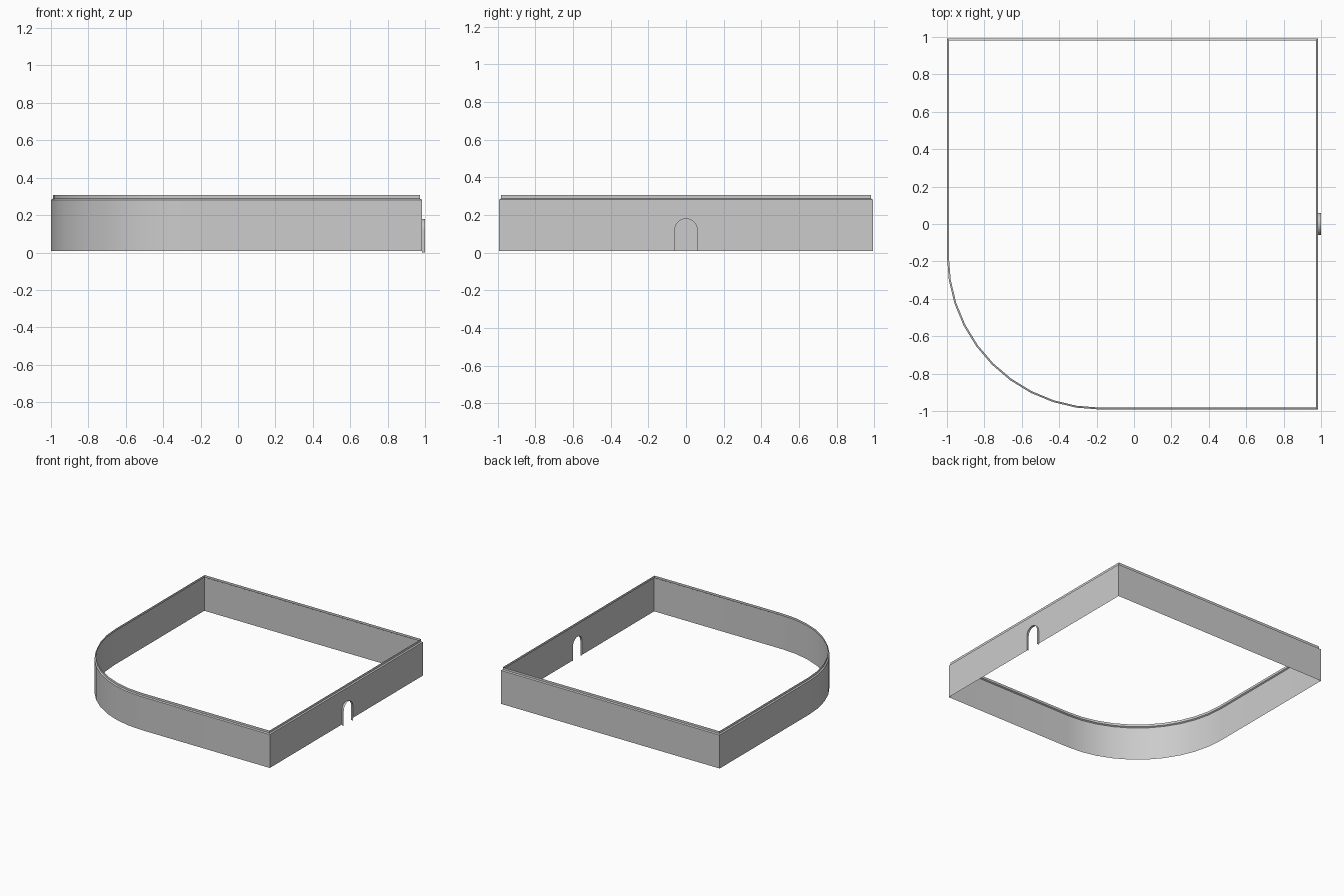
import bpy, bmesh, math

if "Cube" in bpy.data.objects:
    bpy.data.objects.remove(bpy.data.objects["Cube"])

X0, X1, Y = -1.0, 0.983, 0.992      # wall extents
R, SEG = 0.82, 10                   # rounded front-left corner
BASE, STEP, TOP = 0.008, 0.288, 0.307
DW, DH, DSEG = 0.059, 0.121, 12     # doorway half width, spring height, arch sides


def outline(d):
    """Plan of the wall, inset by d, starting at the front-right corner."""
    cx, cy, r = X0 + R, -Y + R, R - d
    pts = [(X1 - d, -Y + d), (X1 - d, Y - d), (X0 + d, Y - d)]
    for i in range(SEG + 1):
        a = math.pi + math.pi / 2 * i / SEG
        pts.append((cx + r * math.cos(a), cy + r * math.sin(a)))
    return pts


def arch(z0):
    """Doorway outline in (y, z), from the -y foot over to the +y foot."""
    pts = [(-DW, z0)]
    for i in range(DSEG + 1):
        a = math.pi - math.pi * i / DSEG
        pts.append((DW * math.cos(a), DH + DW * math.sin(a)))
    return pts + [(DW, z0)]


def finish(bm, name):
    me = bpy.data.meshes.new(name)
    bm.to_mesh(me)
    bm.free()
    ob = bpy.data.objects.new(name, me)
    bpy.context.collection.objects.link(ob)
    bpy.context.view_layer.objects.active = ob
    ob.select_set(True)
    bpy.ops.object.shade_smooth_by_angle(angle=math.radians(30))
    ob.select_set(False)


# Wall shell: upright sheet, small ledge, then a set-back lip
bm = bmesh.new()
profile = [(0, BASE), (0, STEP - 0.006), (0.01, STEP), (0.01, TOP)]
rings = [[bm.verts.new((x, y, z)) for x, y in outline(d)] for d, z in profile]
n = len(rings[0])
for k in range(len(rings) - 1):
    lo, hi = rings[k], rings[k + 1]
    for i in range(n):
        j = (i + 1) % n
        if k == 0 and i == 0:
            # right wall is notched by the doorway
            notch = [bm.verts.new((X1, y, z)) for y, z in arch(BASE)]
            bm.faces.new([lo[0]] + notch + [lo[1], hi[1], hi[0]])
        else:
            bm.faces.new((lo[i], lo[j], hi[j], hi[i]))
finish(bm, "enclosure_wall")

# Door surround: thin arched sheet standing proud of the right wall
bm = bmesh.new()
inner = [bm.verts.new((X1, y, z)) for y, z in arch(0)]
outer = [bm.verts.new((1.0, y, z)) for y, z in arch(0)]
for i in range(len(inner) - 1):
    bm.faces.new((inner[i], inner[i + 1], outer[i + 1], outer[i]))
finish(bm, "doorway_surround")
